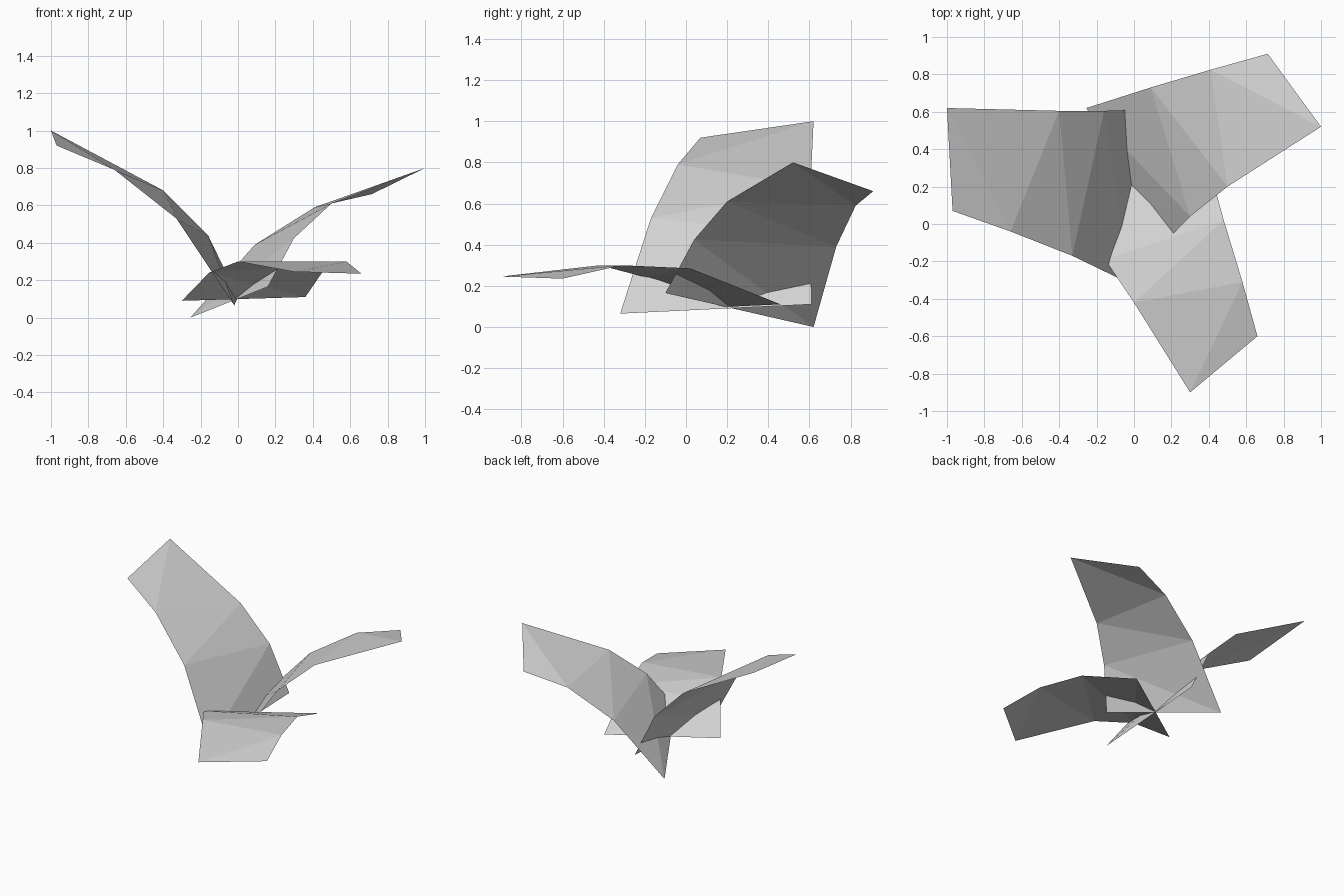
import bpy

cube = bpy.data.objects.get("Cube")
if cube:
    bpy.data.objects.remove(cube)

# One plain grey for every blade
grey = bpy.data.materials.new("light_grey")
grey.use_nodes = True
colour = (0.65, 0.65, 0.65, 1)
grey.diffuse_color = colour
bsdf = grey.node_tree.nodes["Principled BSDF"]
bsdf.inputs["Base Color"].default_value = colour
bsdf.inputs["Roughness"].default_value = 0.9


def blade(name, edge_a, edge_b):
    """Folded ribbon between two edges, listed from base to tip."""
    n = len(edge_a)
    faces = []
    for i in range(n - 1):
        a, a_next, b, b_next = i, i + 1, n + i, n + i + 1
        faces += [(a, a_next, b), (a_next, b_next, b)]
    mesh = bpy.data.meshes.new(name)
    mesh.from_pydata(edge_a + edge_b, [], faces)
    mesh.materials.append(grey)
    mesh.update()
    obj = bpy.data.objects.new(name, mesh)
    bpy.context.collection.objects.link(obj)


# Tall blade rising to the right side
blade("tall_blade",
      [(0, .61, .11), (-.16, .605, .44), (-.4, .605, .68), (-1, .62, 1)],
      [(-.02, -.32, .065), (-.33, -.17, .53), (-.66, -.04, .79), (-.97, .07, .92)])

# Blade rising to the back left
blade("back_blade",
      [(.16, -.1, .165), (.3, .04, .425), (.5, .2, .61), (1, .52, .8)],
      [(-.255, .62, 0), (.09, .73, .39), (.41, .825, .59), (.715, .91, .66)])

# Low blade drooping toward the front
blade("front_blade",
      [(-.3, .02, .09), (-.155, -.19, .24), (0, -.42, .3), (.3, -.9, .245)],
      [(.36, .46, .11), (.48, .02, .285), (.58, -.31, .3), (.66, -.6, .235)])
